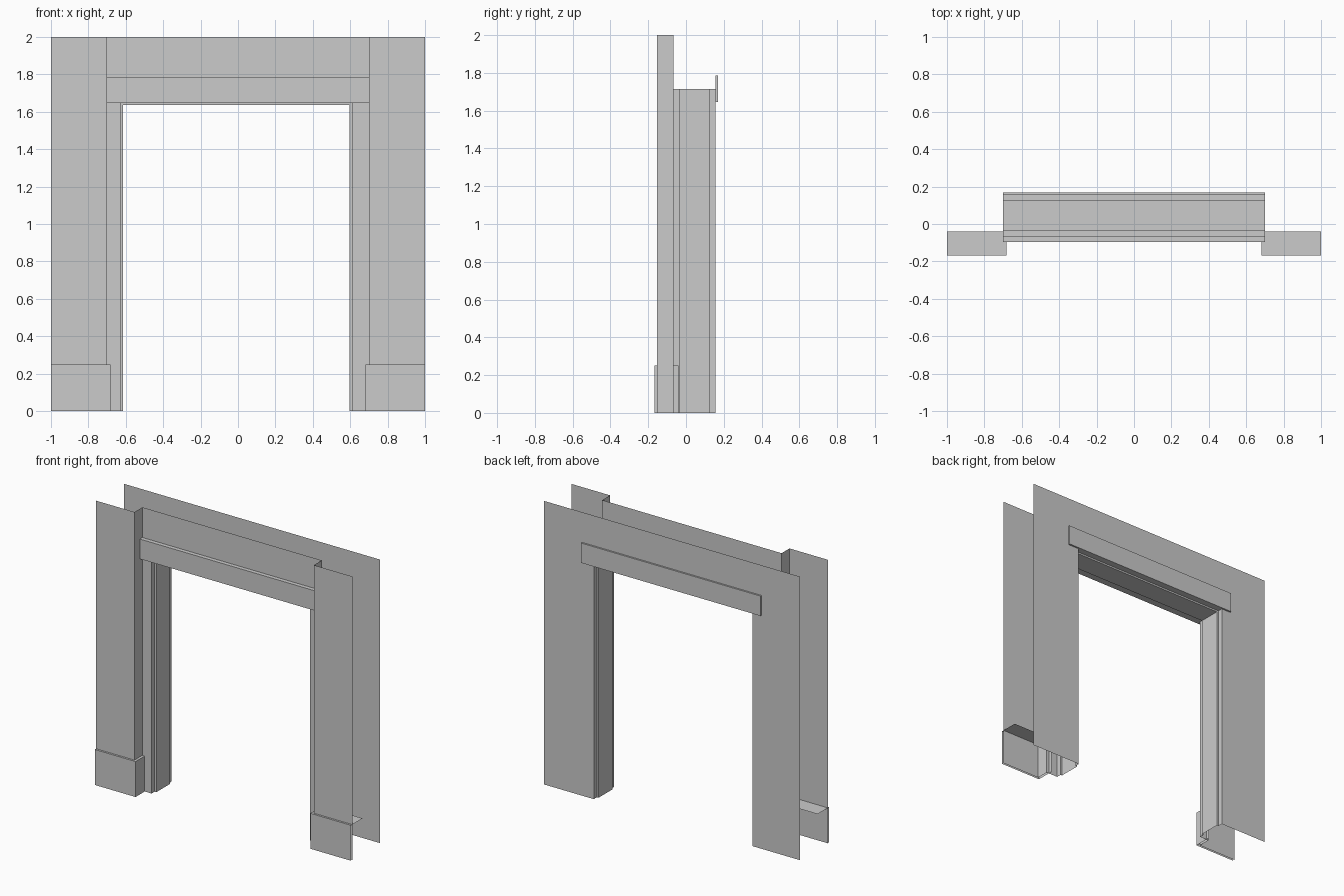
import bpy, bmesh

if "Cube" in bpy.data.objects:
    bpy.data.objects.remove(bpy.data.objects["Cube"])

H = 2.0            # overall height
OPEN_Z = 1.647     # underside of lintel and top of wall opening
WALL_Y = 0.157     # back wall plane


def make(name, strips):
    """Build one object from lists of quads (each four 3D points)."""
    bm = bmesh.new()
    for quad in strips:
        bm.faces.new([bm.verts.new(p) for p in quad])
    bmesh.ops.remove_doubles(bm, verts=bm.verts, dist=1e-5)
    mesh = bpy.data.meshes.new(name)
    bm.to_mesh(mesh)
    bm.free()
    obj = bpy.data.objects.new(name, mesh)
    bpy.context.collection.objects.link(obj)
    return obj


def upright(profile, z0, z1, flip=False):
    """Extrude an open plan profile (x, y) upward."""
    quads = []
    for (xa, ya), (xb, yb) in zip(profile, profile[1:]):
        q = [(xa, ya, z0), (xb, yb, z0), (xb, yb, z1), (xa, ya, z1)]
        quads.append(q[::-1] if flip else q)
    return quads


def across(profile, x0, x1):
    """Extrude an open section profile (y, z) along x."""
    return [[(x0, ya, za), (x0, yb, zb), (x1, yb, zb), (x1, ya, za)]
            for (ya, za), (yb, zb) in zip(profile, profile[1:])]


for side, s, inner in (("left", -1, 0.615), ("right", 1, 0.597)):
    flip = s > 0
    step = inner + 0.013

    # pilaster: front face and inner return
    pilaster = [(s, -0.154), (s * 0.7, -0.154), (s * 0.7, -0.066)]
    make(f"{side}_pilaster", upright(pilaster, 0, H, flip))

    # plinth: front, inner return and top
    base = [(s, -0.168), (s * 0.682, -0.168), (s * 0.682, -0.039)]
    top = [(x, y, 0.25) for x, y in base] + [(s, -0.039, 0.25)]
    make(f"{side}_plinth",
         upright(base, 0, 0.25, flip) + [top[::-1] if flip else top])

    # door jamb with a rebate on both edges
    jamb = [(s * 0.7, -0.066), (s * step, -0.066), (s * step, -0.032),
            (s * inner, -0.032), (s * inner, 0.122), (s * step, 0.122),
            (s * step, WALL_Y)]
    make(f"{side}_jamb", upright(jamb, 0, 1.715, flip))

# frieze panel above the opening, with the projecting front lintel below
make("frieze_and_lintel", across(
    [(-0.066, H), (-0.066, 1.787), (-0.095, 1.787), (-0.095, OPEN_Z),
     (-0.066, OPEN_Z)], -0.7, 0.7))

# head of the door frame, same rebated section as the jambs
make("door_head", across(
    [(-0.066, OPEN_Z), (-0.032, OPEN_Z), (-0.032, 1.635), (0.122, 1.635),
     (0.122, OPEN_Z), (WALL_Y, OPEN_Z)], -0.7, 0.7))

# back wall around the opening
xl, xr = -0.628, 0.61
wall = (upright([(xl, WALL_Y), (-1, WALL_Y)], 0, OPEN_Z)
        + upright([(1, WALL_Y), (xr, WALL_Y)], 0, OPEN_Z)
        + upright([(1, WALL_Y), (xr, WALL_Y), (xl, WALL_Y), (-1, WALL_Y)],
                  OPEN_Z, H))
make("back_wall", wall)

# thin lintel board on the back wall
yb = 0.169
board = across([(WALL_Y, OPEN_Z), (yb, OPEN_Z), (yb, 1.787),
                (WALL_Y, 1.787)], -0.7, 0.7)
for x in (-0.7, 0.7):
    end = [(x, WALL_Y, OPEN_Z), (x, WALL_Y, 1.787), (x, yb, 1.787), (x, yb, OPEN_Z)]
    board.append(end[::-1] if x < 0 else end)
bm_board = make("back_lintel_board", board)
bm = bmesh.new()
bm.from_mesh(bm_board.data)
bmesh.ops.recalc_face_normals(bm, faces=bm.faces)
bm.to_mesh(bm_board.data)
bm.free()
